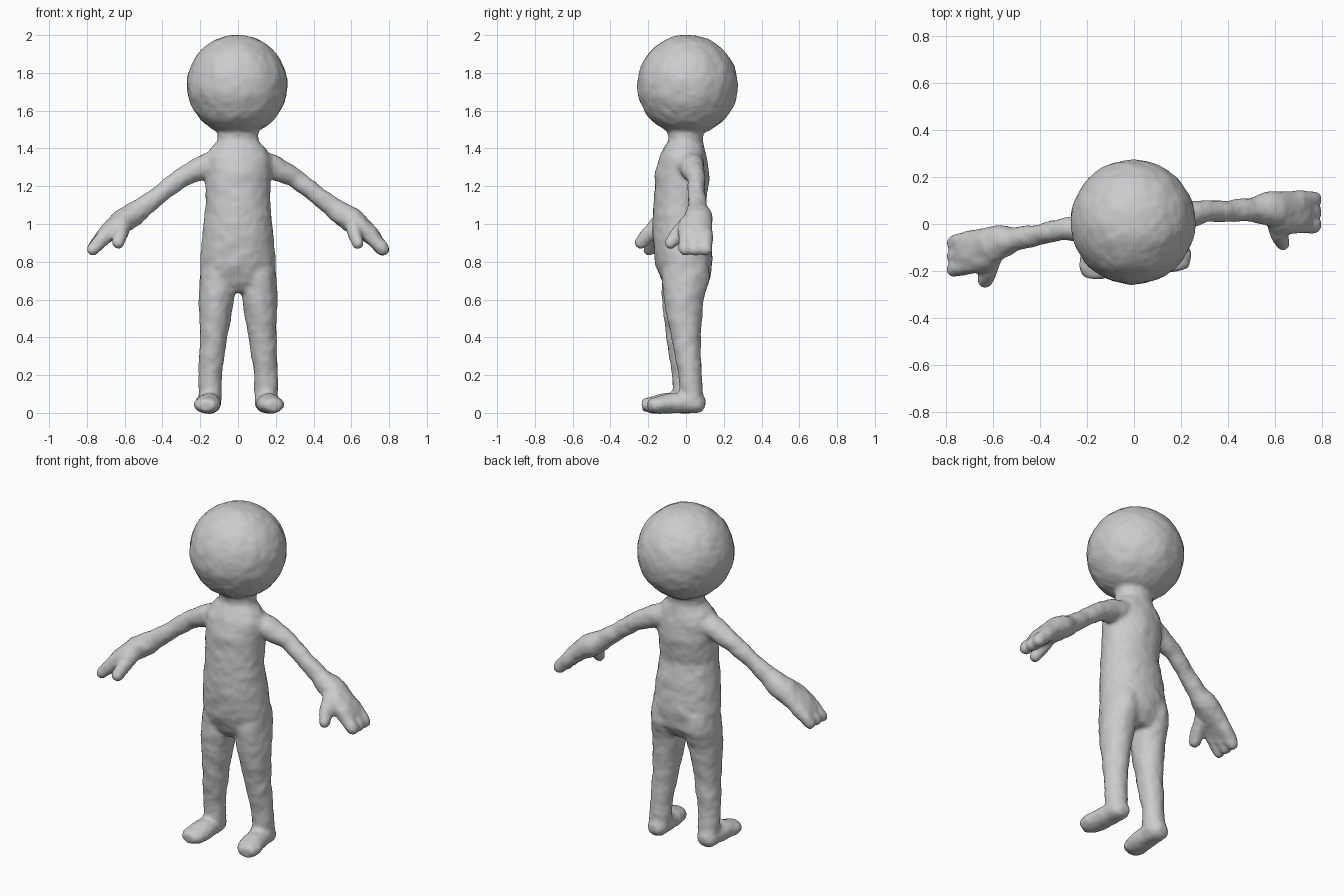
import bpy, bmesh, math
from mathutils import Vector, Matrix

if "Cube" in bpy.data.objects:
    bpy.data.objects.remove(bpy.data.objects["Cube"])

bm = bmesh.new()
X, Y = Vector((1, 0, 0)), Vector((0, 1, 0))


def loft(rings, ref, n=20):
    """Closed tube through rings (x, y, z, radius along ref, other radius)."""
    pts = [Vector(r[:3]) for r in rings]
    loops = []
    for i, r in enumerate(rings):
        t = (pts[min(i + 1, len(pts) - 1)] - pts[max(i - 1, 0)]).normalized()
        u = (ref - t * ref.dot(t)).normalized()
        v = t.cross(u)
        loops.append([bm.verts.new(pts[i] + u * r[3] * math.cos(a) + v * r[4] * math.sin(a))
                      for a in (2 * math.pi * k / n for k in range(n))])
    for a, b in zip(loops, loops[1:]):
        for k in range(n):
            bm.faces.new((a[k], a[(k + 1) % n], b[(k + 1) % n], b[k]))
    bm.faces.new(loops[0][::-1])
    bm.faces.new(loops[-1])


# head
bmesh.ops.create_uvsphere(bm, u_segments=48, v_segments=32, radius=0.264,
                          matrix=Matrix.Translation((-0.004, 0.008, 1.735)))

# neck, torso and hips
loft([(0, 0, 1.52, .09, .11), (0, 0, 1.44, .09, .105), (0, -.005, 1.40, .105, .145),
      (0, -.015, 1.34, .127, .178), (0, -.02, 1.25, .142, .172), (0, -.035, 1.10, .135, .168),
      (0, -.025, .95, .15, .185), (0, -.01, .80, .15, .198), (0, 0, .70, .125, .195),
      (0, 0, .64, .08, .13)], Y, 32)

# limb profiles for the +x side
leg = [(.10, 0, .80, .12, .09), (.105, 0, .72, .125, .096), (.115, -.012, .60, .105, .091),
       (.13, 0, .40, .076, .071), (.147, .022, .20, .059, .06), (.150, .032, .05, .06, .06)]
foot = [(.148, .098, .045, .03, .03), (.148, .07, .05, .056, .05), (.152, 0, .055, .062, .055),
        (.162, -.08, .049, .067, .05), (.180, -.15, .043, .069, .044), (.190, -.195, .04, .045, .03)]
arm = [(.10, .02, 1.33, .07, .065), (.19, .03, 1.30, .064, .062), (.30, .055, 1.245, .045, .05),
       (.40, .055, 1.167, .043, .046), (.50, .06, 1.09, .048, .051), (.56, .065, 1.047, .07, .062),
       (.61, .06, 1.017, .077, .063), (.65, .05, .985, .09, .054), (.70, .05, .943, .093, .047),
       (.735, .05, .908, .085, .036), (.75, .05, .89, .05, .02)]
thumb = [(.605, .01, 1.0, .04, .045), (.622, -.05, .94, .036, .04),
         (.637, -.088, .893, .03, .03), (.641, -.1, .878, .016, .016)]
fingers = [[(.69, y, .95, .036, .04), (.74, y, .897, .035, .037),
            (.772, y, .861, .032, .032), (.786, y, .843, .018, .018)] for y in (-.005, .05, .105)]


# the -x limbs are mirrored, then shifted for the slightly turned pose
def same(r):
    return r


def left_arm(r):
    return (-r[0], r[1] - .045 - .24 * (r[0] - .17), *r[2:])


def left_leg(r):
    return (-r[0], r[1] - .036 * max(0, min(1, (.75 - r[2]) / .5)), *r[2:])


def left_foot(r):
    return (-.155 - .3 * (r[0] - .148), r[1] - .036, *r[2:])


for arm_pose, leg_pose, foot_pose in ((same, same, same), (left_arm, left_leg, left_foot)):
    loft([arm_pose(r) for r in arm], Y)
    loft([arm_pose(r) for r in thumb], X)
    for f in fingers:
        loft([arm_pose(r) for r in f], Y)
    loft([leg_pose(r) for r in leg], Y)
    loft([foot_pose(r) for r in foot], X)

bmesh.ops.recalc_face_normals(bm, faces=bm.faces)
mesh = bpy.data.meshes.new("figure")
bm.to_mesh(mesh)
bm.free()
figure = bpy.data.objects.new("figure", mesh)
bpy.context.collection.objects.link(figure)

# fuse into one skin, soften the joins, add faint clay-like lumps
fuse = figure.modifiers.new("fuse", 'REMESH')
fuse.mode = 'VOXEL'
fuse.voxel_size = 0.012
fuse.use_smooth_shade = True
soften = figure.modifiers.new("soften", 'SMOOTH')
soften.factor = 0.5
soften.iterations = 6
clouds = bpy.data.textures.new("lumps", 'CLOUDS')
clouds.noise_scale = 0.07
lumps = figure.modifiers.new("lumps", 'DISPLACE')
lumps.texture = clouds
lumps.strength = 0.012
lumps.mid_level = 0.3
